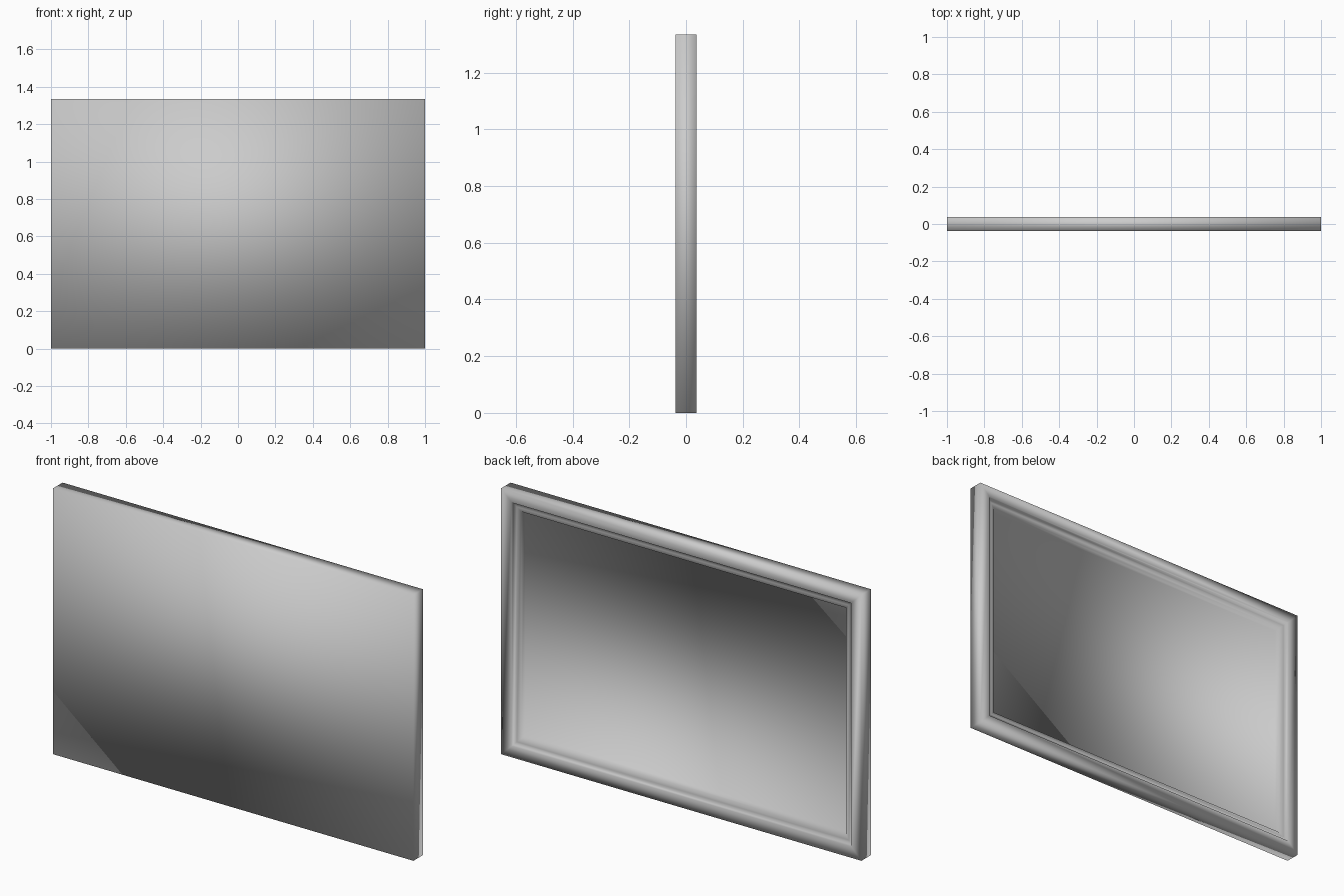
import bpy
import bmesh

# Remove the default object
cube = bpy.data.objects.get("Cube")
if cube:
    bpy.data.objects.remove(cube, do_unlink=True)

WIDTH, HEIGHT, DEPTH = 2.0, 1.335, 0.074

# Plain grey finish
grey = bpy.data.materials.new("plain grey")
grey.use_nodes = True
color = (0.6, 0.6, 0.6, 1.0)
grey.diffuse_color = color
grey.node_tree.nodes["Principled BSDF"].inputs["Base Color"].default_value = color


def rectangle(bm, inset, y):
    """Ring of four corners, inset from the outer edge, at depth y."""
    x = WIDTH / 2 - inset
    low, high = inset, HEIGHT - inset
    return [bm.verts.new(p) for p in
            ((-x, y, low), (x, y, low), (x, y, high), (-x, y, high))]


# Moulding section: (inset from the edge, depth below the back face)
section = [(0, DEPTH), (0, 0), (0.057, 0), (0.060, 0.010),
           (0.078, 0.013), (0.098, 0.018), (0.100, 0.048)]

bm = bmesh.new()
rings = [rectangle(bm, inset, DEPTH / 2 - drop) for inset, drop in section]

# Frame sides and stepped back moulding
for a, b in zip(rings, rings[1:]):
    for i in range(4):
        j = (i + 1) % 4
        bm.faces.new((a[i], a[j], b[j], b[i]))

# Flat front and recessed back panel
bm.faces.new(rings[0])
bm.faces.new(rings[-1])
bmesh.ops.recalc_face_normals(bm, faces=bm.faces)
for face in bm.faces:
    face.smooth = True

mesh = bpy.data.meshes.new("framed_panel")
bm.to_mesh(mesh)
bm.free()
mesh.materials.append(grey)
panel = bpy.data.objects.new("framed_panel", mesh)
bpy.context.collection.objects.link(panel)
